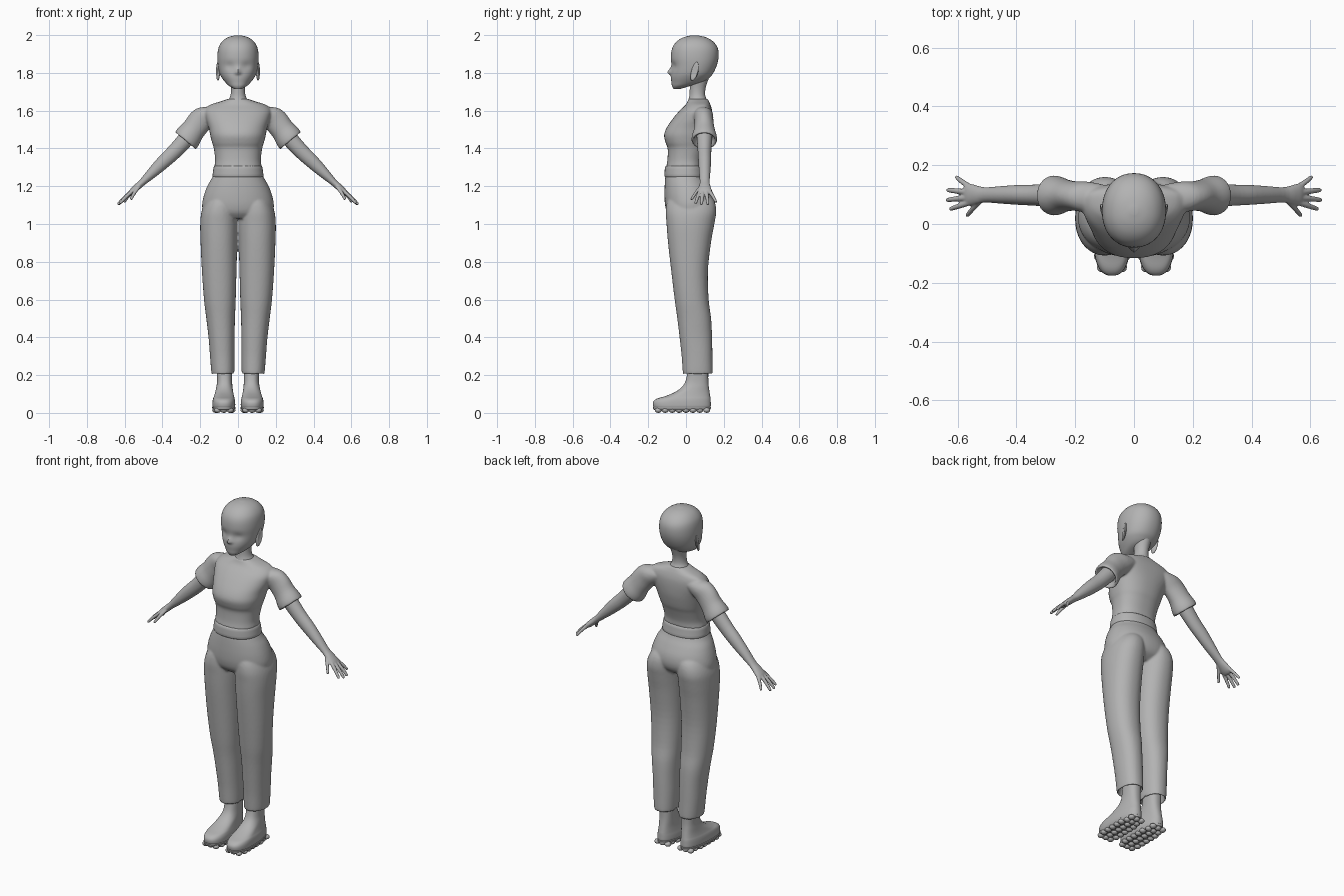
import bpy, bmesh, math
from mathutils import Vector

grey = bpy.data.materials.new("plain_grey")
grey.diffuse_color = (0.45, 0.45, 0.45, 1)


def spline(rows, sub):
    """Catmull-Rom interpolation through tuples of numbers."""
    out = []
    for i in range(len(rows) - 1):
        a, b, c, d = rows[max(i - 1, 0)], rows[i], rows[i + 1], rows[min(i + 2, len(rows) - 1)]
        for k in range(sub):
            t = k / sub
            out.append(tuple(0.5 * (2 * q + (r - p) * t + (2 * p - 5 * q + 4 * r - s) * t * t
                                    + (3 * q - p - 3 * r + s) * t ** 3)
                             for p, q, r, s in zip(a, b, c, d)))
    return out + [rows[-1]]


def skin(bm, rings):
    """Bridge a list of point rings and cap both ends."""
    vs = [[bm.verts.new(p) for p in ring] for ring in rings]
    n = len(vs[0])
    for a, b in zip(vs, vs[1:]):
        for i in range(n):
            bm.faces.new((a[i], a[(i + 1) % n], b[(i + 1) % n], b[i]))
    bm.faces.new(vs[0][::-1])
    bm.faces.new(vs[-1])


def loft(bm, rows, n=40, sub=4, power=2.0):
    """Upright loft; rows are (z, centre x, half width, front y, back y, y of widest point)."""
    rings = []
    for z, cx, hw, yf, yb, yc in spline(rows, sub):
        ring = []
        for i in range(n):
            a = 2 * math.pi * i / n
            c, s = math.cos(a), math.sin(a)
            c = math.copysign(abs(c) ** (2 / power), c)
            s = math.copysign(abs(s) ** (2 / power), s)
            ring.append((cx + hw * c, yc + s * ((yb - yc) if s > 0 else (yc - yf)), z))
        rings.append(ring)
    skin(bm, rings)


def tube(bm, rows, n=20, sub=3, axis=None):
    """Limb loft; rows are (x, y, z, radius across, radius along y)."""
    pts = spline(rows, sub)
    rings = []
    for i, (x, y, z, r, ry) in enumerate(pts):
        p, q = pts[max(i - 1, 0)], pts[min(i + 1, len(pts) - 1)]
        d = Vector(axis) if axis else Vector((q[0] - p[0], 0, q[2] - p[2]))
        d.normalize()
        u = Vector((d.z, 0, -d.x))
        rings.append([Vector((x, y, z)) + u * (r * math.cos(t)) + Vector((0, -ry * math.sin(t), 0))
                      for t in (2 * math.pi * k / n for k in range(n))])
    skin(bm, rings)


def finish(name, bm, mirror=False, voxel=0, smooth=0):
    bmesh.ops.recalc_face_normals(bm, faces=bm.faces)
    me = bpy.data.meshes.new(name)
    bm.to_mesh(me)
    bm.free()
    me.materials.append(grey)
    ob = bpy.data.objects.new(name, me)
    bpy.context.collection.objects.link(ob)
    bpy.ops.object.select_all(action='DESELECT')
    ob.select_set(True)
    bpy.context.view_layer.objects.active = ob
    bpy.ops.object.shade_smooth_by_angle(angle=math.radians(50))
    if mirror:
        ob.modifiers.new("mirror", 'MIRROR').use_mirror_merge = False
    if voxel:
        m = ob.modifiers.new("blend", 'REMESH')
        m.mode, m.voxel_size, m.use_smooth_shade = 'VOXEL', voxel, True
    if smooth:
        m = ob.modifiers.new("soften", 'SMOOTH')
        m.factor, m.iterations = 0.5, smooth
    return ob


# Head: skull loft with a nose bump and shallow eye sockets
bm = bmesh.new()
loft(bm, [(1.715, 0, .018, -.066, -.03, -.05), (1.73, 0, .046, -.074, .02, -.02),
          (1.75, 0, .067, -.077, .09, .01), (1.775, 0, .086, -.080, .125, .03),
          (1.80, 0, .098, -.079, .145, .04), (1.84, 0, .106, -.077, .163, .045),
          (1.88, 0, .109, -.080, .172, .045), (1.92, 0, .106, -.076, .171, .045),
          (1.95, 0, .096, -.063, .158, .045), (1.975, 0, .075, -.038, .132, .045),
          (1.991, 0, .046, -.005, .098, .045), (1.999, 0, .012, .033, .057, .045)],
     n=64, sub=5, power=2.15)
for v in bm.verts:
    x, y, z = v.co
    if y < 0:
        width = .007 + .006 * max(0, min(1, (1.84 - z) / .04))
        v.co.y -= .020 * math.exp(-(x / width) ** 2 - ((z - 1.802) / (.022 if z > 1.802 else .011)) ** 2)
        v.co.y += .008 * math.exp(-((abs(x) - .045) / .025) ** 2 - ((z - 1.835) / .022) ** 2)
finish("head", bm)

# Ears: tilted flat shells
bm = bmesh.new()
bmesh.ops.create_uvsphere(bm, u_segments=20, v_segments=12, radius=1)
for v in bm.verts:
    x, y, z = v.co
    dish = .006 * max(0, 1 - (y * y + z * z) * 1.6) if x > 0 else 0
    v.co = (.106 + .009 * x + .006 * y - dish, .047 + .019 * y + .008 * z, 1.808 + .05 * z)
    v.co.y -= .006 * max(0, -z)
finish("ear", bm, mirror=True)

# Neck
bm = bmesh.new()
loft(bm, [(1.62, 0, .075, .0, .125, .07), (1.65, 0, .056, .010, .115, .065),
          (1.68, 0, .040, .018, .102, .06), (1.72, 0, .037, .020, .104, .06),
          (1.77, 0, .045, .02, .12, .065)], n=32)
finish("neck", bm)

# Shirt: body and both sleeves blended into one skin
bm = bmesh.new()
loft(bm, [(1.302, 0, .126, -.105, .088, 0), (1.34, 0, .121, -.098, .090, 0),
          (1.40, 0, .128, -.097, .108, .01), (1.43, 0, .137, -.108, .120, .01),
          (1.47, 0, .147, -.116, .130, .02), (1.51, 0, .155, -.102, .137, .04),
          (1.56, 0, .172, -.068, .140, .07), (1.60, 0, .178, -.034, .138, .085),
          (1.63, 0, .150, -.003, .130, .088), (1.648, 0, .095, .008, .122, .08),
          (1.662, 0, .054, .013, .115, .07)], n=56, power=2.3)
sleeve = [(.11, .09, 1.592, .045, .045), (.16, .092, 1.575, .063, .052), (.20, .095, 1.545, .066, .050),
          (.235, .097, 1.50, .064, .055), (.262, .097, 1.463, .071, .066), (.278, .097, 1.441, .071, .067),
          (.276, .097, 1.444, .057, .055), (.262, .097, 1.463, .054, .052)]
for s in (1, -1):
    tube(bm, [(s * r[0],) + r[1:] for r in sleeve], n=32, axis=(s * .64, 0, -.77))
finish("shirt", bm, voxel=.006, smooth=5)

# Waistband
bm = bmesh.new()
loft(bm, [(1.248, 0, .131, -.110, .098, 0), (1.255, 0, .135, -.114, .100, 0),
          (1.28, 0, .132, -.113, .096, 0), (1.30, 0, .129, -.111, .093, 0),
          (1.308, 0, .124, -.106, .088, 0)], n=56, sub=2, power=2.2)
finish("waistband", bm)

# Trousers: hips blended with two legs, hollow hems
bm = bmesh.new()
loft(bm, [(1.03, 0, .150, -.075, .10, .02), (1.06, 0, .182, -.100, .138, .02),
          (1.10, 0, .190, -.111, .153, .02), (1.15, 0, .181, -.114, .148, .015),
          (1.20, 0, .163, -.113, .126, .01), (1.235, 0, .143, -.111, .106, 0),
          (1.258, 0, .131, -.109, .096, 0)], n=56, power=2.15)
leg = [(.26, .080, .045, .005, .12, .062), (.215, .080, .052, -.008, .133, .062),
       (.208, .080, .060, -.016, .141, .062), (.30, .083, .065, -.023, .140, .06),
       (.40, .087, .069, -.034, .138, .05), (.50, .092, .076, -.046, .133, .045),
       (.60, .096, .084, -.060, .120, .03), (.75, .0995, .0915, -.078, .116, .02),
       (.90, .101, .097, -.095, .132, .02), (1.0, .101, .099, -.103, .150, .02),
       (1.07, .098, .094, -.107, .160, .03), (1.13, .085, .080, -.095, .145, .03),
       (1.18, .07, .05, -.05, .09, .02)]
for s in (1, -1):
    loft(bm, [(r[0], s * r[1]) + r[2:] for r in leg], power=2.2)
finish("trousers", bm, voxel=.0065, smooth=4)

# Arms with palm, four fingers and thumb
bm = bmesh.new()
tube(bm, [(.22, .097, 1.515, .045, .045), (.28, .098, 1.445, .043, .040), (.335, .098, 1.385, .040, .036),
          (.39, .099, 1.333, .037, .034), (.45, .099, 1.275, .029, .030), (.505, .099, 1.222, .019, .026),
          (.535, .099, 1.195, .018, .032), (.560, .100, 1.172, .016, .038), (.575, .102, 1.158, .010, .035)],
     n=28)
fingers = [((.555, .075, 1.178), (.592, .062, 1.145), (.622, .052, 1.113)),
           ((.562, .090, 1.175), (.602, .086, 1.140), (.633, .082, 1.107)),
           ((.562, .108, 1.175), (.602, .112, 1.140), (.631, .115, 1.106)),
           ((.555, .124, 1.175), (.582, .142, 1.147), (.602, .158, 1.118)),
           ((.522, .080, 1.200), (.548, .052, 1.165), (.566, .031, 1.133))]
for a, b, c in fingers:
    tip = tuple(q + .12 * (q - p) for p, q in zip(b, c))
    tube(bm, [a + (.010, .011), b + (.0095, .0095), c + (.0075, .0075), tip + (.004, .004)], n=14)
finish("arm", bm, mirror=True, voxel=.0038, smooth=3)

# Shoes: foot rising into the ankle
bm = bmesh.new()
loft(bm, [(.024, .075, .055, -.166, .124, -.06), (.035, .075, .060, -.174, .131, -.06),
          (.058, .075, .060, -.174, .131, -.06), (.075, .075, .057, -.155, .130, -.05),
          (.088, .074, .053, -.112, .128, -.03), (.108, .073, .048, -.062, .125, .0),
          (.135, .072, .043, -.024, .121, .04), (.17, .071, .040, -.002, .118, .06),
          (.235, .072, .041, .012, .118, .065)], n=48, power=2.4)
finish("shoe", bm, mirror=True)

# Soles: welt plate and rounded tread lugs
bm = bmesh.new()
loft(bm, [(.014, .075, .054, -.163, .122, -.06), (.018, .075, .060, -.173, .130, -.06),
          (.030, .075, .062, -.176, .132, -.06), (.034, .075, .057, -.17, .128, -.06)],
     n=48, sub=1, power=2.4)
for j in range(8):
    y = -.146 + j * .0365
    half = .043 if 0 < j < 6 else .033
    for i in (-1, 0, 1):
        res = bmesh.ops.create_uvsphere(bm, u_segments=12, v_segments=8, radius=1)
        for v in res["verts"]:
            v.co = (.075 + i * half + .0185 * v.co.x, y + .0185 * v.co.y, .014 + .014 * v.co.z)
finish("sole", bm, mirror=True)
